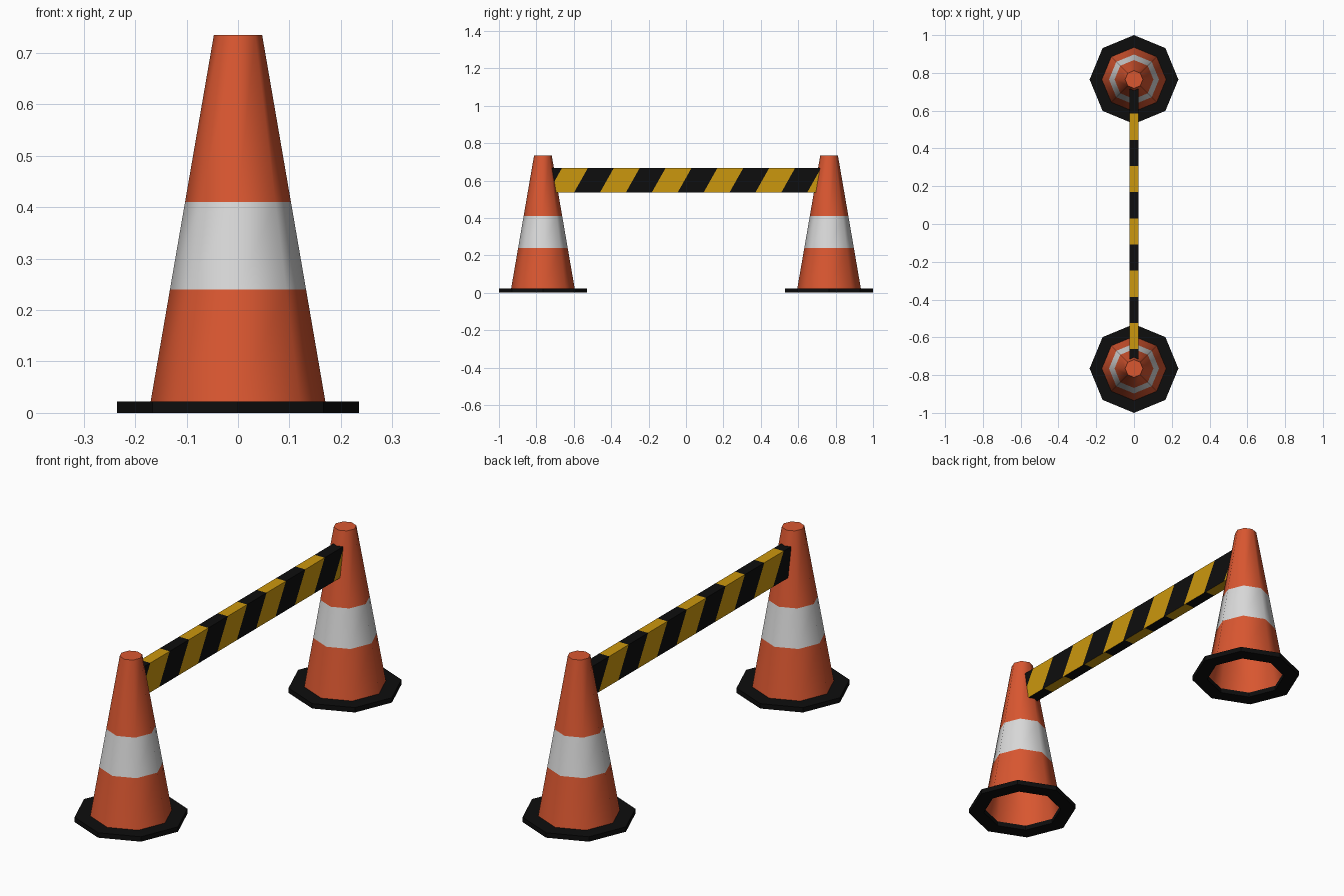
import bpy, bmesh, math

if "Cube" in bpy.data.objects:
    bpy.data.objects.remove(bpy.data.objects["Cube"])


def material(name, rgb):
    m = bpy.data.materials.new(name)
    m.diffuse_color = (*rgb, 1)
    m.use_nodes = True
    m.node_tree.nodes["Principled BSDF"].inputs["Base Color"].default_value = m.diffuse_color
    return m


ORANGE = material("cone orange", (0.70, 0.095, 0.03))
WHITE = material("band white", (0.70, 0.70, 0.70))
BLACK = material("rubber black", (0.004, 0.004, 0.004))
YELLOW = material("stripe yellow", (0.60, 0.31, 0.004))


def finish(bm, name, mats, y=0):
    bmesh.ops.remove_doubles(bm, verts=bm.verts, dist=1e-5)
    me = bpy.data.meshes.new(name)
    bm.to_mesh(me)
    bm.free()
    for m in mats:
        me.materials.append(m)
    ob = bpy.data.objects.new(name, me)
    ob.location.y = y
    bpy.context.collection.objects.link(ob)
    return ob


def ring(bm, r, z):
    return [bm.verts.new((r * math.cos(a * math.pi / 4), r * math.sin(a * math.pi / 4), z))
            for a in range(8)]


def loft(bm, lower, upper, mat=0, smooth=False):
    for i in range(8):
        j = (i + 1) % 8
        f = bm.faces.new((lower[i], lower[j], upper[j], upper[i]))
        f.material_index = mat
        f.smooth = smooth


Z0, Z1, R0, R1 = 0.022, 0.735, 0.17, 0.047


def cone(name, y):
    # Hollow eight-sided cone with a white band and a flat cap
    bm = bmesh.new()
    rings = [ring(bm, R0 + (R1 - R0) * (z - Z0) / (Z1 - Z0), z)
             for z in (Z0, 0.24, 0.41, Z1)]
    for k in range(3):
        loft(bm, rings[k], rings[k + 1], mat=int(k == 1), smooth=True)
    cap = bm.faces.new(rings[-1])
    for e in cap.edges:
        e.smooth = False
    finish(bm, name, [ORANGE, WHITE], y)


def base(name, y):
    # Octagonal rubber foot with an open middle
    bm = bmesh.new()
    loop = [ring(bm, r, z) for r, z in ((0.235, 0), (0.235, Z0), (R0, Z0), (R0, 0))]
    for k in range(4):
        loft(bm, loop[k], loop[(k + 1) % 4])
    finish(bm, name, [BLACK], y)


for side, y in (("front", -0.765), ("back", 0.765)):
    cone(side + "_cone", y)
    base(side + "_base", y)

# Barrier bar: slanted stripes wrapped round a box section, trimmed inside the cones
W, LO, HI, STEP, END = 0.025, 0.535, 0.668, 0.1385, 0.73
wrap = [(W, LO, -0.045), (W, HI, 0.03), (-W, HI, 0.03), (-W, LO, 0.105), (W, LO, 0.105)]
bm = bmesh.new()
for k in range(-8, 8):
    for (x0, z0, s0), (x1, z1, s1) in zip(wrap, wrap[1:]):
        y0, y1 = s0 + k * STEP, s1 + k * STEP
        f = bm.faces.new([bm.verts.new(p) for p in (
            (x0, y0, z0), (x0, y0 + STEP, z0), (x1, y1 + STEP, z1), (x1, y1, z1))])
        f.material_index = k % 2
for s in (-1, 1):
    bmesh.ops.bisect_plane(bm, geom=bm.verts[:] + bm.edges[:] + bm.faces[:], dist=1e-6,
                           plane_co=(0, s * END, 0), plane_no=(0, s, 0), clear_outer=True)
    # Closed end
    f = bm.faces.new([bm.verts.new((x * s, s * END, z)) for x, z in
                      ((W, LO), (-W, LO), (-W, HI), (W, HI))])
finish(bm, "striped_bar", [BLACK, YELLOW])
